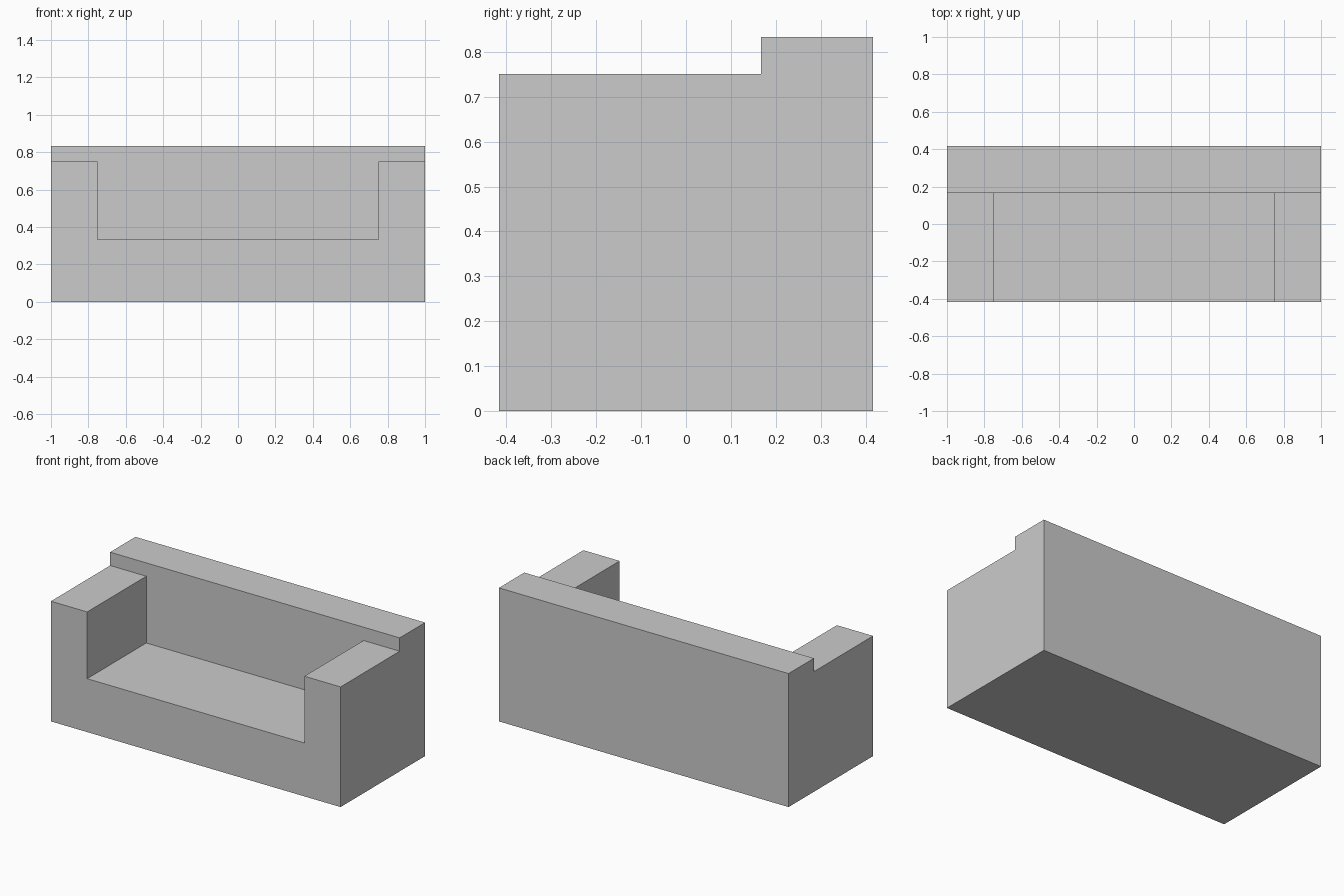
import bpy, bmesh

if "Cube" in bpy.data.objects:
    bpy.data.objects.remove(bpy.data.objects["Cube"])

HALF_DEPTH, HEIGHT = 5 / 12, 5 / 6      # overall body
ARM_TOP, ARM_INNER = 0.75, 0.75         # armrests
SEAT_TOP, BACK_FRONT = 1 / 3, 1 / 6     # seat height, front of backrest


def extrude_profile(name, points, y0, y1):
    """Extrude an x/z outline along y into a closed solid."""
    bm = bmesh.new()
    face = bm.faces.new([bm.verts.new((x, y0, z)) for x, z in points])
    new = bmesh.ops.extrude_face_region(bm, geom=[face])["geom"]
    verts = [g for g in new if isinstance(g, bmesh.types.BMVert)]
    bmesh.ops.translate(bm, verts=verts, vec=(0, y1 - y0, 0))
    bmesh.ops.recalc_face_normals(bm, faces=bm.faces)
    mesh = bpy.data.meshes.new(name)
    bm.to_mesh(mesh)
    bm.free()
    obj = bpy.data.objects.new(name, mesh)
    bpy.context.collection.objects.link(obj)
    return obj


# Solid sofa block
sofa = extrude_profile("sofa_body", [(-1, 0), (1, 0), (1, HEIGHT), (-1, HEIGHT)],
                       -HALF_DEPTH, HALF_DEPTH)

# Cutter in front of the backrest: lowers the arms and hollows out the seat
right = [(ARM_INNER, SEAT_TOP), (ARM_INNER, ARM_TOP), (1.1, ARM_TOP), (1.1, 1)]
left = [(-x, z) for x, z in reversed(right)]
cutter = extrude_profile("seat_cutter", right + left, -0.6, BACK_FRONT)
cutter.hide_render = True
cutter.hide_viewport = True
cutter.display_type = 'WIRE'

cut = sofa.modifiers.new("seat_cut", 'BOOLEAN')
cut.operation = 'DIFFERENCE'
cut.solver = 'EXACT'
cut.object = cutter
